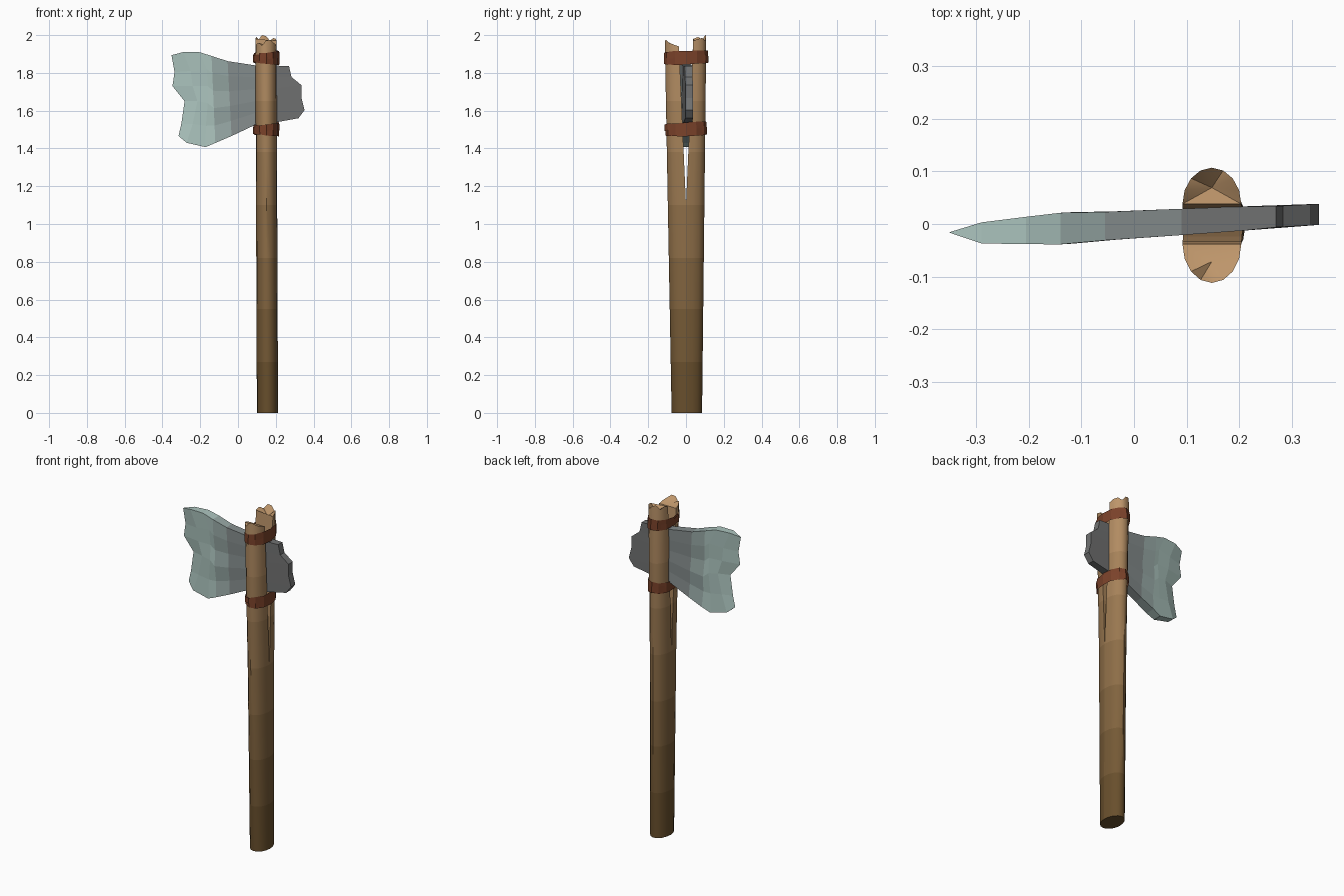
import bpy, bmesh, math, random

if "Cube" in bpy.data.objects:
    bpy.data.objects.remove(bpy.data.objects["Cube"])

random.seed(4)


def mat(name, r, g, b):
    m = bpy.data.materials.new(name)
    m.diffuse_color = [(c / 255) ** 2.2 for c in (r, g, b)] + [1]
    m.use_nodes = True
    m.node_tree.nodes["Principled BSDF"].inputs["Base Color"].default_value = m.diffuse_color
    return m


def finish(name, bm, mats, smooth=None, closed=True):
    if closed:
        bmesh.ops.recalc_face_normals(bm, faces=bm.faces[:])
    me = bpy.data.meshes.new(name)
    bm.to_mesh(me)
    bm.free()
    ob = bpy.data.objects.new(name, me)
    bpy.context.collection.objects.link(ob)
    for m in mats:
        me.materials.append(m)
    if smooth:
        bpy.ops.object.select_all(action='DESELECT')
        ob.select_set(True)
        bpy.context.view_layer.objects.active = ob
        bpy.ops.object.shade_smooth_by_angle(angle=math.radians(smooth))
    return ob


def lerp(a, b, t):
    return a + (b - a) * t


# Wood shades run from dark at the foot to pale at the split top
BANDS = 8
wood = [mat(f"wood_{i}", lerp(104, 188, i / 7), lerp(80, 148, i / 7), lerp(48, 106, i / 7))
        for i in range(BANDS)]


# Split shaft: two D-shaped halves that part above z = 1.1
def shaft_half(name, side, y_foot, y_top, jag):
    bm = bmesh.new()
    n = len(jag) - 1
    levels = [0, 0.27, 0.55, 0.82, 1.1, 1.38, 1.65, 1.86, 1.96]
    rings = []
    for k, z in enumerate(levels):
        t = z / 1.96
        inner = side * max(0, z - 1.1) * 0.044
        outer = lerp(y_foot, y_top, t)
        cx = lerp(0.156, 0.148, t)
        ring = []
        for i in range(n + 1):
            a = math.pi * i / n
            zz = z + (jag[i] if k == len(levels) - 1 else 0)
            ring.append(bm.verts.new((cx + 0.056 * math.cos(a),
                                      lerp(inner, outer, math.sin(a)), zz)))
        rings.append(ring)
    for k in range(len(levels) - 1):
        for i in range(n + 1):
            j = (i + 1) % (n + 1)
            f = bm.faces.new((rings[k][i], rings[k][j], rings[k + 1][j], rings[k + 1][i]))
            f.material_index = k
    bm.faces.new(rings[0])
    # jagged broken top, fanned from a sunken centre
    top = rings[-1]
    c = bm.verts.new((0.148, lerp(side * 0.038, y_top, 0.45), 1.945))
    for i in range(n + 1):
        bm.faces.new((top[i], top[(i + 1) % (n + 1)], c)).material_index = BANDS - 1
    return finish(name, bm, wood, 35)


shaft_half("shaft_front_half", -1, -0.076, -0.112,
           [-0.02, -0.01, 0.0, 0.015, 0.01, -0.015, 0.0, -0.01, -0.02])
shaft_half("shaft_back_half", 1, 0.085, 0.107,
           [0.01, 0.02, 0.025, 0.01, 0.035, 0.04, 0.015, 0.03, 0.02])


# Stone axe head: columns from cutting edge to poll, rows from bottom to top
edge = [(-0.315, 1.466), (-0.30, 1.53), (-0.283, 1.65), (-0.347, 1.73), (-0.336, 1.804), (-0.352, 1.894)]
bevel = [(-0.272, 1.43), (-0.24, 1.53), (-0.215, 1.65), (-0.24, 1.73), (-0.25, 1.81), (-0.29, 1.91)]
cheek = [(-0.172, 1.407), (-0.17, 1.52), (-0.16, 1.64), (-0.16, 1.73), (-0.165, 1.82), (-0.205, 1.91)]
poll = [(0.32, 1.56), (0.352, 1.603), (0.336, 1.667), (0.336, 1.735), (0.283, 1.778), (0.27, 1.836)]


def straight(x_low, z_low, x_high, z_high):
    return [(lerp(x_low, x_high, r / 5), lerp(z_low, z_high, r / 5)) for r in range(6)]


cols = [edge, bevel, cheek, straight(-0.12, 1.429, -0.14, 1.89), straight(-0.034, 1.466, -0.055, 1.862),
        straight(0.09, 1.524, 0.09, 1.84), straight(0.21, 1.54, 0.21, 1.838), poll]
half = [0.0, 0.020, 0.026, 0.030, 0.027, 0.025, 0.023, 0.020]
furrow = [0, 0.002, 0.004, 0.009, 0.006, 0, 0, 0]
stone = [mat("stone_edge", 170, 194, 188), mat("stone_cheek", 150, 167, 164),
         mat("stone_body", 132, 140, 140), mat("stone_poll", 112, 113, 113)]
shade = [0, 0, 0, 1, 2, 3, 3]
bm = bmesh.new()
grids = {}
for side in (-1, 1):
    for c, col in enumerate(cols):
        for r, (x, z) in enumerate(col):
            if c == 0 and side == 1:
                grids[side, c, r] = grids[-1, c, r]
                continue
            mid = 0.055 * x - 0.001 if c else -0.016
            dent = furrow[c] * (r % 2) if 0 < r < 5 else 0
            grids[side, c, r] = bm.verts.new((x, mid + side * (half[c] - dent), z))
last = len(cols) - 1
for c in range(last):
    for r in range(5):
        for s in (-1, 1):
            f = bm.faces.new([grids[s, c, r], grids[s, c + 1, r], grids[s, c + 1, r + 1], grids[s, c, r + 1]])
            f.material_index = shade[c]
    for r in (0, 5):
        vs = [grids[-1, c, r], grids[-1, c + 1, r], grids[1, c + 1, r], grids[1, c, r]]
        f = bm.faces.new(list(dict.fromkeys(vs)))
        f.material_index = shade[c]
for r in range(5):
    f = bm.faces.new([grids[-1, last, r], grids[1, last, r], grids[1, last, r + 1], grids[-1, last, r + 1]])
    f.material_index = 3
finish("axe_head", bm, stone)


# Leather bindings: thin overlapping tilted strips wound round both halves
leather = mat("leather", 122, 68, 46)


def strip(name, z, height, rx, ry, tilt_x, tilt_y):
    bm = bmesh.new()
    n = 12
    ring = []
    for i in range(n):
        a = 2 * math.pi * i / n
        k = random.uniform(0.98, 1.02)
        x, y = rx * k * math.cos(a), ry * k * math.sin(a)
        zc = z + tilt_x * math.cos(a) + tilt_y * math.sin(a) + random.uniform(-0.003, 0.003)
        ring.append([bm.verts.new((0.15 + x, y, zc + s * height / 2)) for s in (-1, 1)])
    for i in range(n):
        a, b = ring[i], ring[(i + 1) % n]
        bm.faces.new((a[0], b[0], b[1], a[1]))
    return finish(name, bm, [leather], closed=False)


for label, z, ry in (("upper", 1.882, 0.115), ("lower", 1.502, 0.108)):
    strip(f"{label}_binding_a", z + 0.010, 0.040, 0.067, ry, 0.006, 0.006)
    strip(f"{label}_binding_b", z - 0.011, 0.038, 0.069, ry + 0.002, -0.006, 0.004)
    strip(f"{label}_binding_c", z, 0.034, 0.070, ry + 0.003, 0.010, -0.008)
